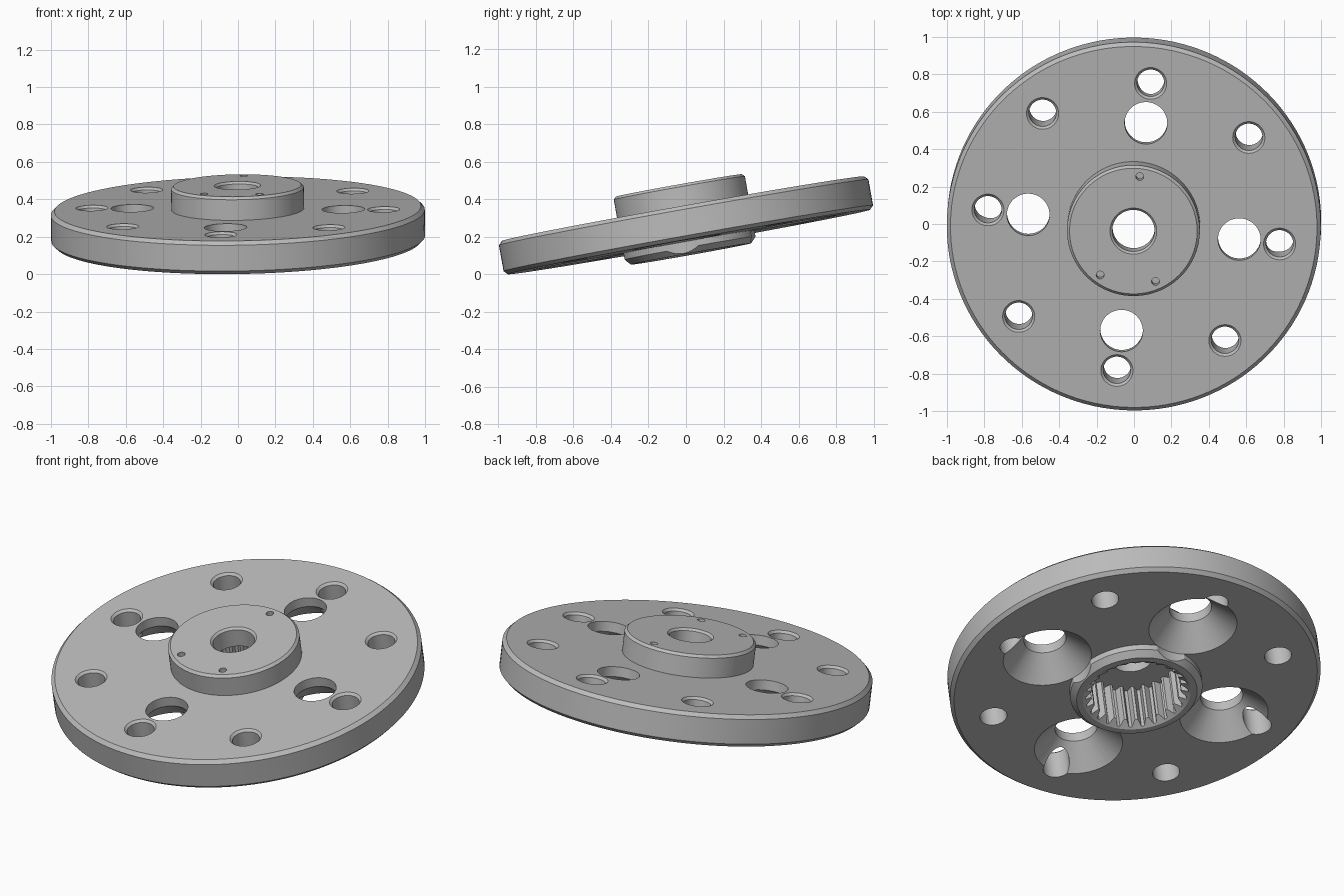
import bpy
import bmesh
from math import cos, sin, pi, radians
from mathutils import Matrix

cube = bpy.data.objects.get("Cube")
if cube:
    bpy.data.objects.remove(cube, do_unlink=True)

steel = bpy.data.materials.new("grey_steel")
steel.use_nodes = True
GREY = (0.5, 0.5, 0.5, 1)
steel.diffuse_color = GREY
steel.node_tree.nodes["Principled BSDF"].inputs["Base Color"].default_value = GREY


def finish(bm, name):
    bmesh.ops.recalc_face_normals(bm, faces=bm.faces)
    mesh = bpy.data.meshes.new(name)
    bm.to_mesh(mesh)
    bm.free()
    mesh.materials.append(steel)
    obj = bpy.data.objects.new(name, mesh)
    bpy.context.collection.objects.link(obj)
    return obj


def lathe(name, profile, steps):
    """Turn a (radius, height) profile, closed onto the axis, into a solid."""
    pts = [(0, profile[0][1])] + profile + [(0, profile[-1][1])]
    bm = bmesh.new()
    verts = [bm.verts.new((r, 0, z)) for r, z in pts]
    edges = [bm.edges.new(pair) for pair in zip(verts, verts[1:])]
    bmesh.ops.spin(bm, geom=verts + edges, cent=(0, 0, 0), axis=(0, 0, 1),
                   angle=2 * pi, steps=steps)
    bmesh.ops.remove_doubles(bm, verts=bm.verts, dist=1e-5)
    return finish(bm, name)


def spline_prism(name, teeth, inner, outer, low, high):
    """Toothed prism with flat-topped lands and grooves."""
    bm = bmesh.new()
    ring = []
    for i in range(teeth):
        for part, r in ((0, inner), (0.25, inner), (0.5, outer), (0.75, outer)):
            a = 2 * pi * (i + part) / teeth
            ring.append(bm.verts.new((r * cos(a), r * sin(a), low)))
    face = bm.faces.new(ring)
    top = bmesh.ops.extrude_face_region(bm, geom=[face])["geom"]
    moved = [v for v in top if isinstance(v, bmesh.types.BMVert)]
    bmesh.ops.translate(bm, verts=moved, vec=(0, 0, high - low))
    return finish(bm, name)


# Flange plate with raised hub above and collar below
TOP, HUB, COLLAR = 0.09, 0.216, -0.155
flange = lathe("flange_plate", [
    (0.325, COLLAR), (0.357, COLLAR + 0.032), (0.357, -TOP),
    (0.98, -TOP), (1, 0.02 - TOP), (1, TOP - 0.02), (0.98, TOP),
    (0.355, TOP), (0.355, HUB - 0.014), (0.341, HUB)], 128)


def cut(cutter, radius=0, angle=0):
    """Subtract the cutter at a polar position, then discard it."""
    a = radians(angle)
    cutter.data.transform(Matrix.Translation((radius * cos(a), radius * sin(a), 0)))
    cutter.hide_render = True
    mod = flange.modifiers.new("cut", "BOOLEAN")
    mod.operation = "DIFFERENCE"
    mod.solver = "EXACT"
    mod.object = cutter
    bpy.context.view_layer.objects.active = flange
    bpy.ops.object.modifier_apply(modifier=mod.name)
    bpy.data.objects.remove(cutter, do_unlink=True)


# Toothed socket from below, with a chamfered mouth
cut(spline_prism("socket_cutter", 26, 0.243, 0.278, -0.3, 0.1))
cut(lathe("mouth_cutter", [(0.29, -0.3), (0.29, COLLAR), (0.245, COLLAR + 0.03)], 96))

# Centre bore with chamfered top
cut(lathe("bore_cutter", [(0.113, 0), (0.113, HUB - 0.012), (0.125, HUB), (0.125, 0.3)], 64))

# Four large countersunk holes
for i in range(4):
    cut(lathe("countersink_cutter", [
        (0.238, -0.3), (0.238, -TOP), (0.114, 0.034), (0.114, 0.3)], 64), 0.568, i * 90)

# Eight small bolt holes with chamfered tops
for i in range(8):
    cut(lathe("bolt_cutter", [
        (0.073, -0.3), (0.073, TOP - 0.013), (0.086, TOP), (0.086, 0.3)], 48), 0.785, i * 45)

# Three blind pin holes in the hub face
for angle in (90, 240, 300):
    cut(lathe("pin_cutter", [(0.021, 0.165), (0.021, 0.3)], 24), 0.298, angle)

# Tilt the part, then rest it on the ground
flange.data.transform(Matrix.Rotation(radians(10.1), 4, "X")
                      @ Matrix.Rotation(radians(-0.9), 4, "Y")
                      @ Matrix.Rotation(radians(-6.6), 4, "Z"))
lowest = min(v.co.z for v in flange.data.vertices)
flange.data.transform(Matrix.Translation((0, 0, -lowest)))

bpy.ops.object.select_all(action="DESELECT")
flange.select_set(True)
bpy.context.view_layer.objects.active = flange
bpy.ops.object.shade_smooth_by_angle(angle=radians(25))
